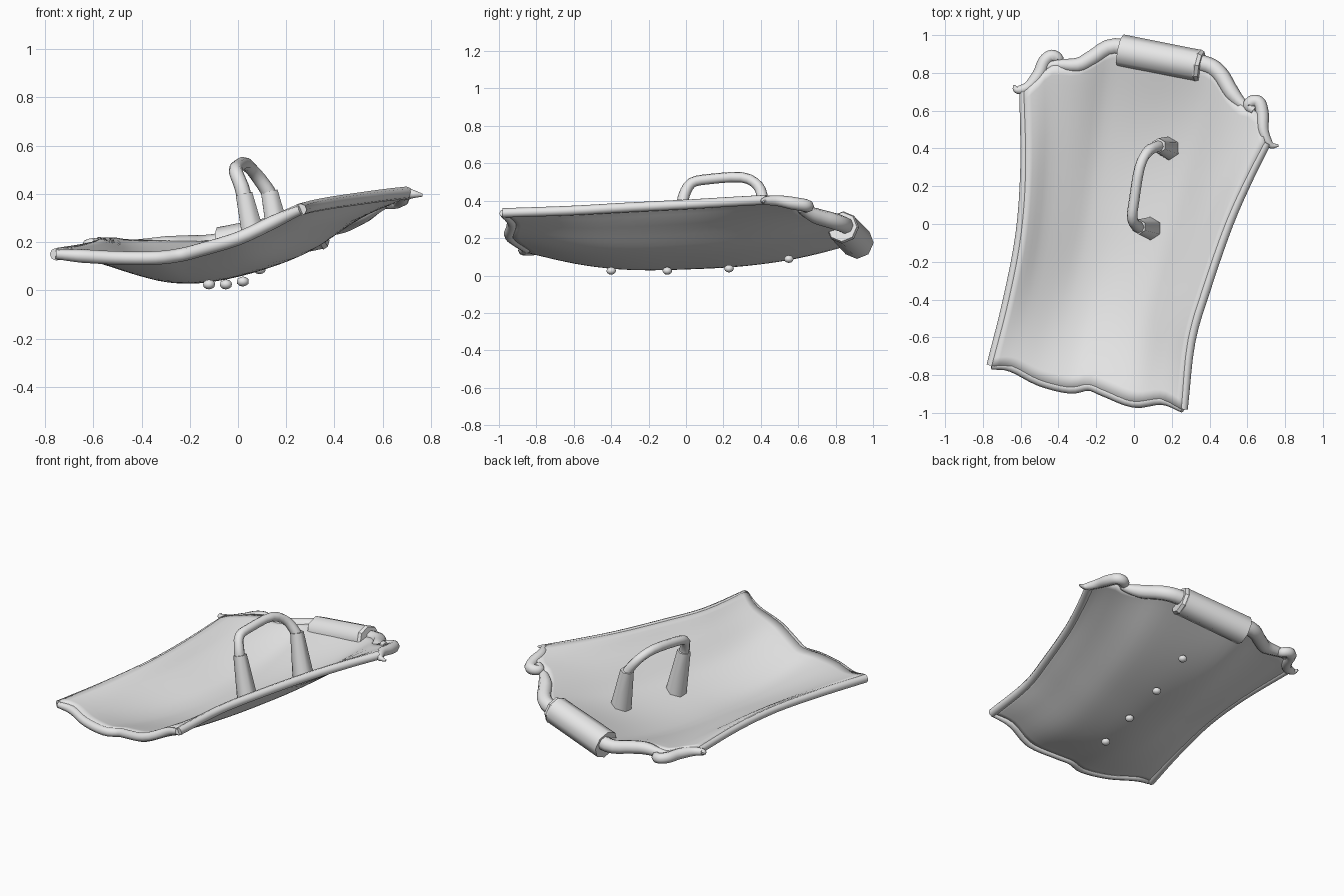
import bpy, bmesh, math
from mathutils import Vector

if "Cube" in bpy.data.objects:
    bpy.data.objects.remove(bpy.data.objects["Cube"])

metal = bpy.data.materials.new("plain_grey")
metal.use_nodes = True
metal.diffuse_color = (0.8, 0.8, 0.8, 1)
metal.node_tree.nodes["Principled BSDF"].inputs["Base Color"].default_value = (0.8, 0.8, 0.8, 1)


def finish(bm, name, angle=40, recalc=True):
    if recalc:
        bmesh.ops.recalc_face_normals(bm, faces=bm.faces)
    mesh = bpy.data.meshes.new(name)
    bm.to_mesh(mesh)
    bm.free()
    obj = bpy.data.objects.new(name, mesh)
    bpy.context.collection.objects.link(obj)
    mesh.materials.append(metal)
    bpy.ops.object.select_all(action='DESELECT')
    obj.select_set(True)
    bpy.context.view_layer.objects.active = obj
    bpy.ops.object.shade_smooth_by_angle(angle=math.radians(angle))
    return obj


def smooth_path(points, steps=4):
    """Catmull-Rom path through points."""
    p = [Vector(q) for q in points]
    p = [2 * p[0] - p[1]] + p + [2 * p[-1] - p[-2]]
    out = []
    for a, b, c, d in zip(p, p[1:], p[2:], p[3:]):
        for i in range(steps):
            t = i / steps
            out.append(0.5 * (2 * b + (c - a) * t + (2 * a - 5 * b + 4 * c - d) * t ** 2
                              + (3 * b - a - 3 * c + d) * t ** 3))
    return out + [p[-2]]


def sample(path, t):
    """Point at a fraction of the path's length."""
    lengths = [(b - a).length for a, b in zip(path, path[1:])]
    left = t * sum(lengths)
    for a, b, size in zip(path, path[1:], lengths):
        if left <= size:
            return a.lerp(b, left / size)
        left -= size
    return path[-1].copy()


def tube(name, path, radii, sides=8, ref=(0, 0, 1), angle=50):
    """Round bar along a path, with radii spread evenly over its points."""
    bm = bmesh.new()
    rings = []
    for i, c in enumerate(path):
        f = i / (len(path) - 1) * (len(radii) - 1)
        k = min(int(f), len(radii) - 2)
        r = radii[k] + (radii[k + 1] - radii[k]) * (f - k)
        along = (path[min(i + 1, len(path) - 1)] - path[max(i - 1, 0)]).normalized()
        side = along.cross(Vector(ref)).normalized()
        up = side.cross(along)
        rings.append([bm.verts.new(c + r * (side * math.cos(a) + up * math.sin(a)))
                      for a in (math.tau * j / sides for j in range(sides))])
    for a, b in zip(rings, rings[1:]):
        for j in range(sides):
            bm.faces.new((a[j], a[j - 1], b[j - 1], b[j]))
    bm.faces.new(rings[0])
    bm.faces.new(rings[-1])
    return finish(bm, name, angle)


# Four edges of the bent sheet
left_edge = smooth_path([(-.755, -.75, .15), (-.67, -.4, .165), (-.605, -.05, .18),
                         (-.58, .3, .19), (-.585, .7, .195)])
right_edge = smooth_path([(.26, -.98, .335), (.3, -.62, .347), (.385, -.33, .363),
                          (.5, 0, .38), (.61, .25, .395), (.7, .43, .405)])
front_edge = smooth_path([(-.755, -.75, .15), (-.65, -.755, .143), (-.5, -.83, .135),
                          (-.34, -.87, .135), (-.24, -.855, .147), (-.16, -.885, .167),
                          (0, -.945, .215), (.15, -.93, .285), (.26, -.98, .335)])
back_edge = smooth_path([(-.585, .7, .195), (-.51, .77, .19), (-.44, .84, .185), (-.3, .84, .185),
                         (-.22, .88, .187), (-.1, .94, .19), (.13, .89, .23), (.36, .85, .268),
                         (.45, .8, .288), (.52, .69, .32), (.59, .62, .352), (.665, .59, .378),
                         (.7, .43, .405)])

# Sheet: a patch between the edges, sagging to a soft keel and flat near the rim
N, M = 32, 32
bm = bmesh.new()
grid = []
for j in range(M + 1):
    v = j / M
    lo, hi = sample(left_edge, v), sample(right_edge, v)
    row = []
    for i in range(N + 1):
        u = i / N
        fr, bk = sample(front_edge, u), sample(back_edge, u)
        corner = left_edge[0].lerp(right_edge[0], u).lerp(left_edge[-1].lerp(right_edge[-1], u), v)
        p = lo.lerp(hi, u) + fr.lerp(bk, v) - corner
        p.z -= .135 * (1 - (2 * u - 1) ** 2) ** 1.3 * (1 - abs(2 * v - 1) ** 2.6) ** 1.2
        row.append(bm.verts.new(p))
    grid.append(row)
for a, b in zip(grid, grid[1:]):
    for i in range(N):
        bm.faces.new((a[i], a[i + 1], b[i + 1], b[i]))
sheet = finish(bm, "shield_sheet", 60, recalc=False)
solid = sheet.modifiers.new("thickness", 'SOLIDIFY')
solid.thickness = 0.038
solid.offset = 0.4

# Rolled rims, flush with the sheet's upper face
tube("left_rim", left_edge, [.026, .024, .022, .022, .022])
tube("right_rim", right_edge, [.025, .026, .026, .026])
tube("front_rim", front_edge, [.02, .028, .028, .028, .028, .028, .028, .028, .02])
tube("back_rim", back_edge[7:-7], [.02, .04, .042, .045, .045, .045, .042, .02])

# Curled horns at the two back corners
tube("right_back_horn", smooth_path([(-.635, .735, .2), (-.62, .71, .195), (-.56, .725, .19),
     (-.505, .79, .185), (-.475, .86, .18), (-.435, .89, .175), (-.4, .87, .17), (-.42, .845, .175)]),
     [.006, .025, .034, .034, .032, .022])
tube("left_back_horn", smooth_path([(.765, .415, .395), (.72, .42, .4), (.685, .49, .4),
     (.68, .58, .385), (.665, .64, .375), (.63, .65, .37), (.605, .625, .37), (.635, .6, .38)]),
     [.006, .025, .034, .034, .032, .022])

# Roll over the back edge, with a slight lip at its left end
roll_a, roll_b = Vector((-.072, .917, .175)), Vector((.345, .837, .258))
tube("top_roll", [roll_a, roll_b], [.088, .085], 8)
tube("top_roll_lip", [roll_a.lerp(roll_b, t) for t in (.95, .985, 1.03)], [.083, .088, .08], 8, angle=20)

# Grip and its two flared sockets
tube("grip", smooth_path([(.03, -.02, .37), (.015, -.01, .43), (-.01, .03, .495), (.0, .12, .515),
     (.03, .3, .525), (.075, .385, .48), (.125, .41, .41), (.14, .415, .37)], 3),
     [.032, .028, .028, .032], 8, ref=(1, 0, .2))
for name, top, foot in (("front_grip_socket", (.025, -.015, .4), (.09, -.025, .11)),
                        ("back_grip_socket", (.13, .415, .41), (.185, .4, .15))):
    tube(name, [Vector(top), Vector(foot)], [.04, .063], 6, ref=(1, 0, 0), angle=65)

# Rivets under the keel
for i, place in enumerate([(-.12, -.4, .025), (-.05, -.1, .025), (.02, .23, .037), (.09, .55, .088)]):
    bm = bmesh.new()
    bmesh.ops.create_icosphere(bm, subdivisions=2, radius=.026)
    for vert in bm.verts:
        vert.co.z *= .8
    bmesh.ops.translate(bm, verts=bm.verts, vec=place)
    finish(bm, f"rivet_{i + 1}", 60)
